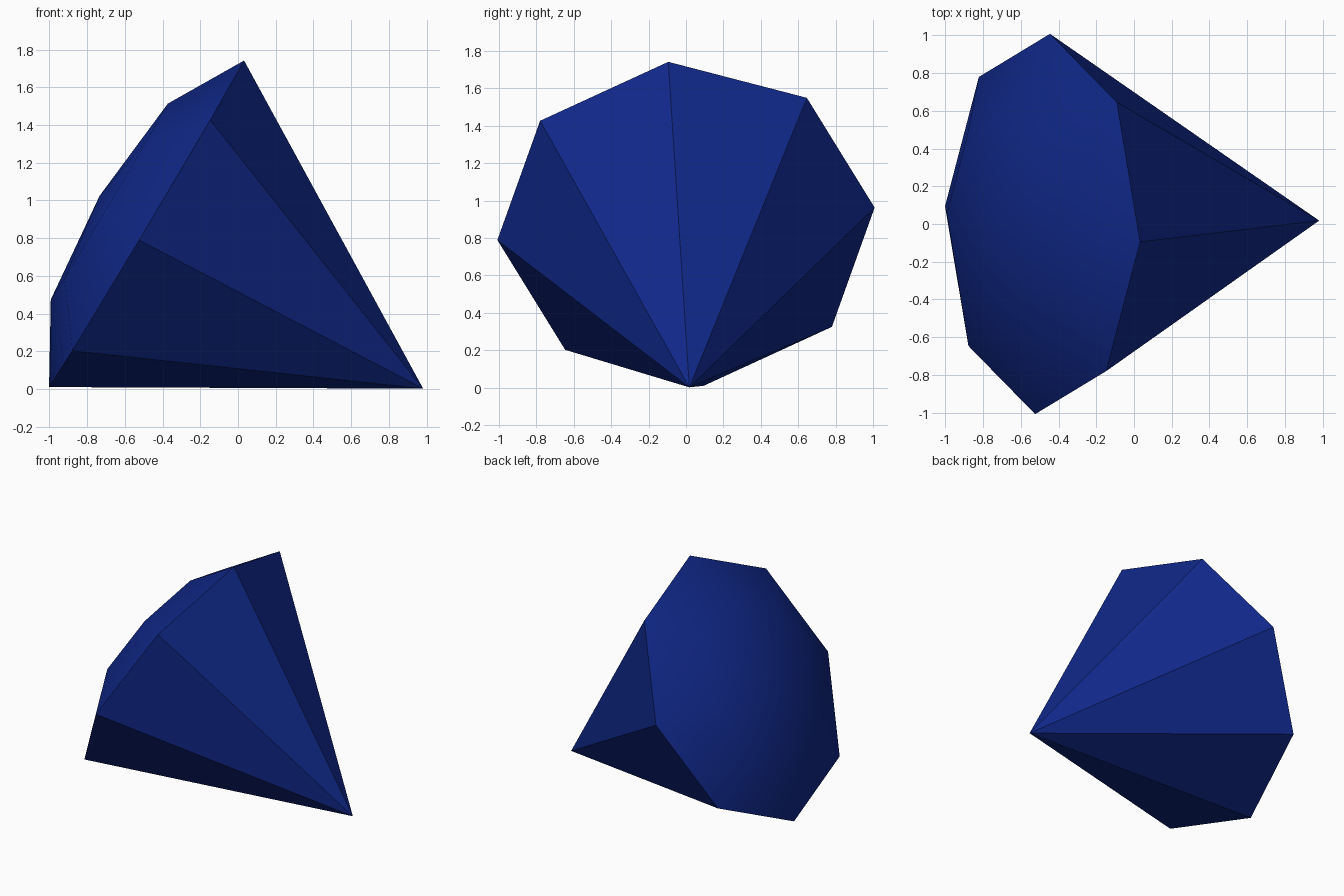
import bpy, bmesh, math
from mathutils import Vector

if "Cube" in bpy.data.objects:
    bpy.data.objects.remove(bpy.data.objects["Cube"])

# Eight-sided gem lying on its side: (distance along axis, radius) of each ring
SIDES = 8
RINGS = [(0.0, 1.013), (-0.23, 0.608)]   # girdle, crown rim
TIP, TOP = 1.708, -0.29                  # pavilion point, crown centre

centre = Vector((-0.485, 0.0, 0.876))
axis = (Vector((0.985, 0.018, 0.0)) - centre).normalized()
u = Vector((0.505, -0.095, 0.875))
u = (u - axis * u.dot(axis)).normalized()
v = axis.cross(u)

bm = bmesh.new()


def ring(along, radius):
    verts = []
    for i in range(SIDES):
        a = 2 * math.pi * i / SIDES
        verts.append(bm.verts.new(centre + axis * along
                                  + (u * math.cos(a) + v * math.sin(a)) * radius))
    return verts


girdle, rim = (ring(*r) for r in RINGS)
tip = bm.verts.new(centre + axis * TIP)
top = bm.verts.new(centre + axis * TOP)

# Pavilion cone, crown facets and shallow crown cap
for i in range(SIDES):
    j = (i + 1) % SIDES
    bm.faces.new((girdle[i], girdle[j], tip))
    bm.faces.new((girdle[j], girdle[i], rim[i], rim[j]))
    bm.faces.new((rim[j], rim[i], top))
bmesh.ops.recalc_face_normals(bm, faces=bm.faces)

mesh = bpy.data.meshes.new("gem")
bm.to_mesh(mesh)
bm.free()

blue = bpy.data.materials.new("deep blue")
blue.diffuse_color = (0.0052, 0.021, 0.25, 1.0)
blue.use_nodes = True
blue.node_tree.nodes["Principled BSDF"].inputs["Base Color"].default_value = blue.diffuse_color
mesh.materials.append(blue)

gem = bpy.data.objects.new("gem", mesh)
bpy.context.collection.objects.link(gem)
bpy.context.view_layer.objects.active = gem
gem.select_set(True)
# Crown edges blend softly, pavilion and girdle edges stay sharp
bpy.ops.object.shade_smooth_by_angle(angle=math.radians(30))
